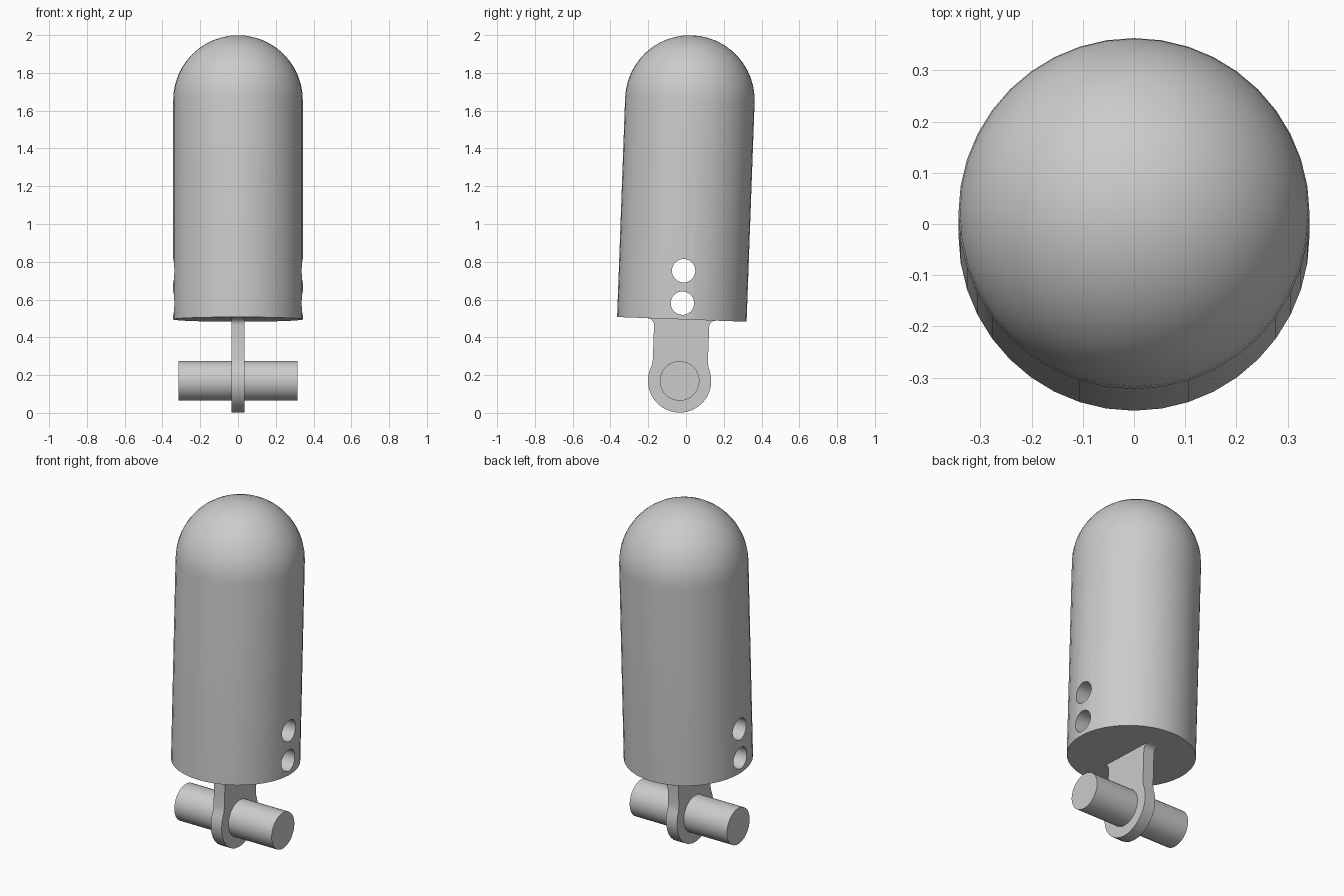
import bpy, bmesh, math
from mathutils import Matrix, Vector

if "Cube" in bpy.data.objects:
    bpy.data.objects.remove(bpy.data.objects["Cube"])

# Whole assembly leans slightly about x; parts are built along its own axis
FRAME = Matrix.Translation((0, -0.022, 0.495)) @ Matrix.Rotation(-0.0365, 4, 'X')
RADIUS, DOME_Z, EYE_Z = 0.343, 1.162, -0.326

metal = bpy.data.materials.new("plain grey")
metal.diffuse_color = (0.6, 0.6, 0.6, 1)
metal.use_nodes = True
metal.node_tree.nodes["Principled BSDF"].inputs["Base Color"].default_value = (0.6, 0.6, 0.6, 1)


def make(name, bm):
    bmesh.ops.recalc_face_normals(bm, faces=bm.faces)
    mesh = bpy.data.meshes.new(name)
    bm.to_mesh(mesh)
    bm.free()
    obj = bpy.data.objects.new(name, mesh)
    bpy.context.collection.objects.link(obj)
    obj.matrix_world = FRAME
    mesh.materials.append(metal)
    return obj


def smooth(obj):
    bpy.ops.object.select_all(action='DESELECT')
    obj.select_set(True)
    bpy.context.view_layer.objects.active = obj
    bpy.ops.object.shade_smooth_by_angle(angle=math.radians(30))


def cross_rod(name, z, radius, half, sides):
    bm = bmesh.new()
    bmesh.ops.create_cone(bm, cap_ends=True, segments=sides, radius1=radius, radius2=radius,
                          depth=2 * half,
                          matrix=Matrix.Translation((0, 0, z)) @ Matrix.Rotation(math.pi / 2, 4, 'Y'))
    return make(name, bm)


# Domed body: half profile spun around the axis
bm = bmesh.new()
profile = [(0, 0), (RADIUS, 0)]
for i in range(13):
    a = math.pi / 2 * i / 12
    profile.append((RADIUS * math.cos(a), DOME_Z + RADIUS * math.sin(a)))
verts = [bm.verts.new((0, -r, z)) for r, z in profile]
edges = [bm.edges.new(pair) for pair in zip(verts, verts[1:])]
bmesh.ops.spin(bm, geom=verts + edges, cent=(0, 0, 0), axis=(0, 0, 1),
               angle=2 * math.pi, steps=40)
bmesh.ops.remove_doubles(bm, verts=bm.verts, dist=0.0005)
bmesh.ops.dissolve_limit(bm, angle_limit=0.001, verts=bm.verts,
                         edges=[e for e in bm.edges if all(v.co.z < 0.001 for v in e.verts)])
body = make("domed_body", bm)

# Two holes drilled straight through from side to side
for i, z in enumerate((0.086, 0.258)):
    cutter = cross_rod(f"hole_cutter_{i + 1}", z, 0.062, 0.5, 32)
    cutter.hide_render = True
    mod = body.modifiers.new("hole", 'BOOLEAN')
    mod.operation, mod.solver, mod.object = 'DIFFERENCE', 'EXACT', cutter
    bpy.context.view_layer.objects.active = body
    bpy.ops.object.modifier_apply(modifier=mod.name)
    bpy.data.objects.remove(cutter)
smooth(body)

# Lug plate: round eye, straight neck and flared root
half = [(0.168 * math.sin(a), EYE_Z - 0.168 * math.cos(a))
        for a in (math.radians(110) * i / 9 for i in range(10))]
half += [(0.150, EYE_Z + 0.078), (0.146, EYE_Z + 0.11)]
for i in range(6):
    a = math.pi / 2 * i / 5
    half.append((0.181 - 0.035 * math.cos(a), -0.035 + 0.035 * math.sin(a)))
half.append((0.181, 0.008))
outline = half + [(-y, z) for y, z in reversed(half[1:])]
bm = bmesh.new()
face = bm.faces.new([bm.verts.new((-0.035, y, z)) for y, z in outline])
ext = bmesh.ops.extrude_face_region(bm, geom=[face])
bmesh.ops.translate(bm, vec=Vector((0.07, 0, 0)),
                    verts=[v for v in ext["geom"] if isinstance(v, bmesh.types.BMVert)])
smooth(make("lug_plate", bm))

# Cross pin through the eye
smooth(cross_rod("cross_pin", EYE_Z, 0.105, 0.315, 40))
